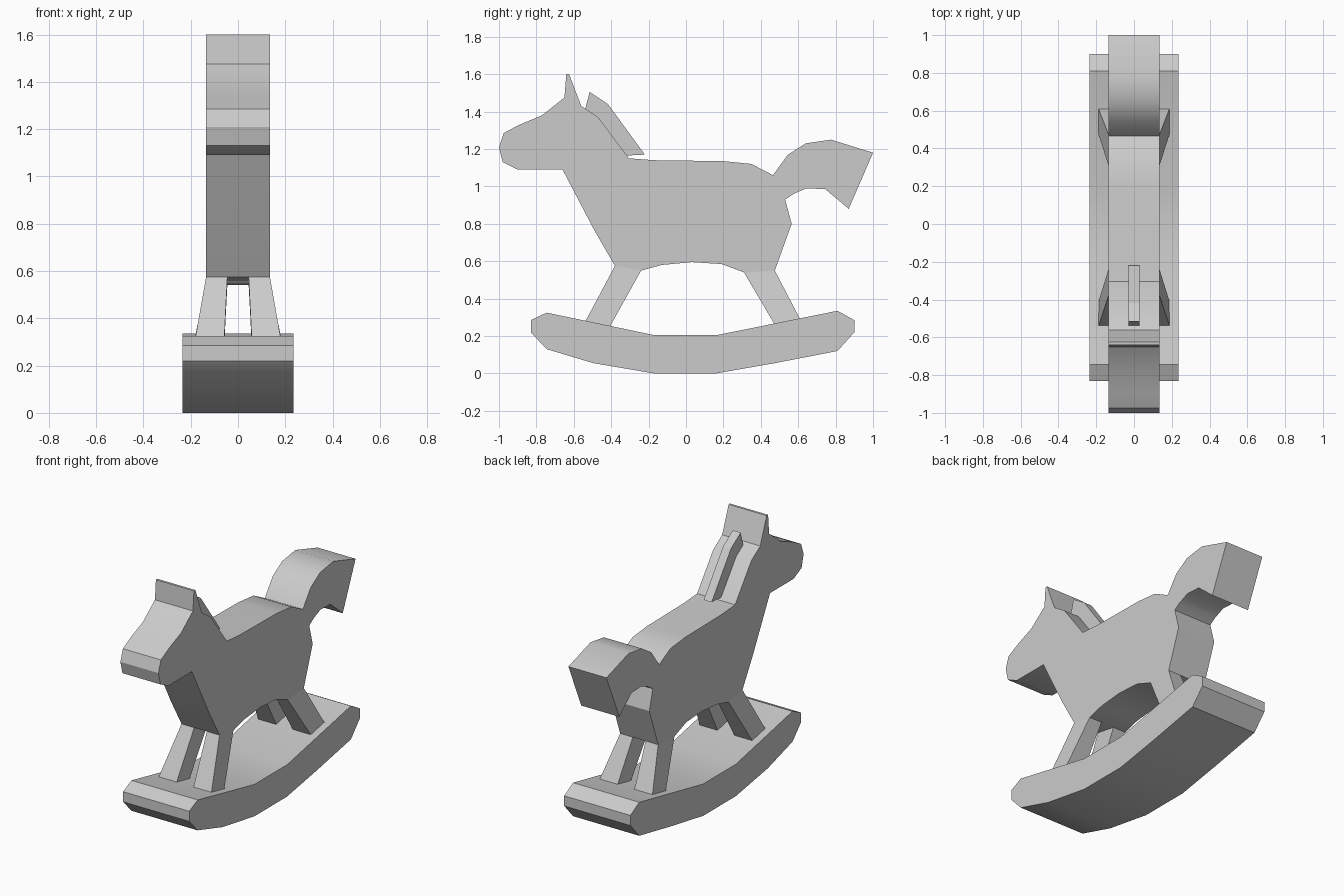
import bpy
import bmesh
import math

cube = bpy.data.objects.get("Cube")
if cube:
    bpy.data.objects.remove(cube, do_unlink=True)

# One plain grey for the whole toy
grey = bpy.data.materials.new("plain_grey")
grey.use_nodes = True
colour = (0.6, 0.6, 0.6, 1)
grey.diffuse_color = colour
grey.node_tree.nodes["Principled BSDF"].inputs["Base Color"].default_value = colour


def finish(name, bm, smooth=True):
    """Turn a bmesh into a named, coloured object."""
    bmesh.ops.recalc_face_normals(bm, faces=bm.faces)
    mesh = bpy.data.meshes.new(name)
    bm.to_mesh(mesh)
    bm.free()
    mesh.materials.append(grey)
    obj = bpy.data.objects.new(name, mesh)
    bpy.context.collection.objects.link(obj)
    if smooth:
        bpy.ops.object.select_all(action="DESELECT")
        obj.select_set(True)
        bpy.context.view_layer.objects.active = obj
        bpy.ops.object.shade_smooth_by_angle(angle=math.radians(30))
    return obj


def slab(name, profile, half_width, smooth=True):
    """Extrude a side profile of (y, z) points across x."""
    bm = bmesh.new()
    face = bm.faces.new([bm.verts.new((-half_width, y, z)) for y, z in profile])
    result = bmesh.ops.extrude_face_region(bm, geom=[face])
    moved = [v for v in result["geom"] if isinstance(v, bmesh.types.BMVert)]
    bmesh.ops.translate(bm, verts=moved, vec=(2 * half_width, 0, 0))
    return finish(name, bm, smooth)


def leg(name, top, bottom, side):
    """Splayed leg between a top edge and a bottom edge of (y, z) points."""
    bm = bmesh.new()
    rings = []
    for edge, inner, outer in ((top, 0.045, 0.135), (bottom, 0.06, 0.188)):
        (y0, z0), (y1, z1) = edge
        corners = [(inner, y0, z0), (outer, y0, z0), (outer, y1, z1), (inner, y1, z1)]
        rings.append([bm.verts.new((side * x, y, z)) for x, y, z in corners])
    upper, lower = rings
    bm.faces.new(upper)
    bm.faces.new(lower)
    for i in range(4):
        j = (i + 1) % 4
        bm.faces.new([upper[i], upper[j], lower[j], lower[i]])
    return finish(name, bm, smooth=False)


# Silhouette of the horse, section by section
chest = [(-0.38, 0.575), (-0.49, 0.765), (-0.66, 1.09)]
muzzle = [(-0.9, 1.09), (-0.98, 1.13), (-1, 1.21), (-0.975, 1.285), (-0.89, 1.33)]
ear = [(-0.77, 1.38), (-0.65, 1.475), (-0.64, 1.6), (-0.625, 1.6), (-0.56, 1.43)]
back = [(-0.47, 1.37), (-0.305, 1.15), (-0.17, 1.14), (0.2, 1.135), (0.35, 1.12)]
tail = [(0.465, 1.06), (0.545, 1.17), (0.64, 1.23), (0.775, 1.25), (1, 1.18),
        (0.87, 0.88), (0.745, 0.985), (0.645, 0.99), (0.575, 0.96)]
rump = [(0.53, 0.93), (0.565, 0.8), (0.475, 0.55)]
belly = [(0.31, 0.54), (0.19, 0.585), (0.03, 0.595), (-0.13, 0.58), (-0.24, 0.55)]
slab("horse_body", chest + muzzle + ear + back + tail + rump + belly, 0.135)

# Mane plate along the neck
slab("mane", [(-0.54, 1.41), (-0.515, 1.505), (-0.417, 1.44),
              (-0.22, 1.17), (-0.315, 1.165)], 0.028, smooth=False)

# Solid curved rocker
rocker_top = [(-0.83, 0.285), (-0.745, 0.325), (-0.17, 0.205),
              (0.165, 0.205), (0.81, 0.335), (0.9, 0.285)]
rocker_base = [(0.9, 0.22), (0.81, 0.12), (0.475, 0.055), (0.16, 0),
               (-0.17, 0), (-0.495, 0.055), (-0.745, 0.13), (-0.83, 0.22)]
slab("rocker", rocker_top + rocker_base, 0.235)

# Four legs, mirrored left and right
for side, label in ((1, "left"), (-1, "right")):
    leg("front_leg_" + label, [(-0.38, 0.575), (-0.24, 0.55)],
        [(-0.54, 0.275), (-0.41, 0.245)], side)
    leg("rear_leg_" + label, [(0.31, 0.54), (0.475, 0.55)],
        [(0.475, 0.26), (0.61, 0.29)], side)
